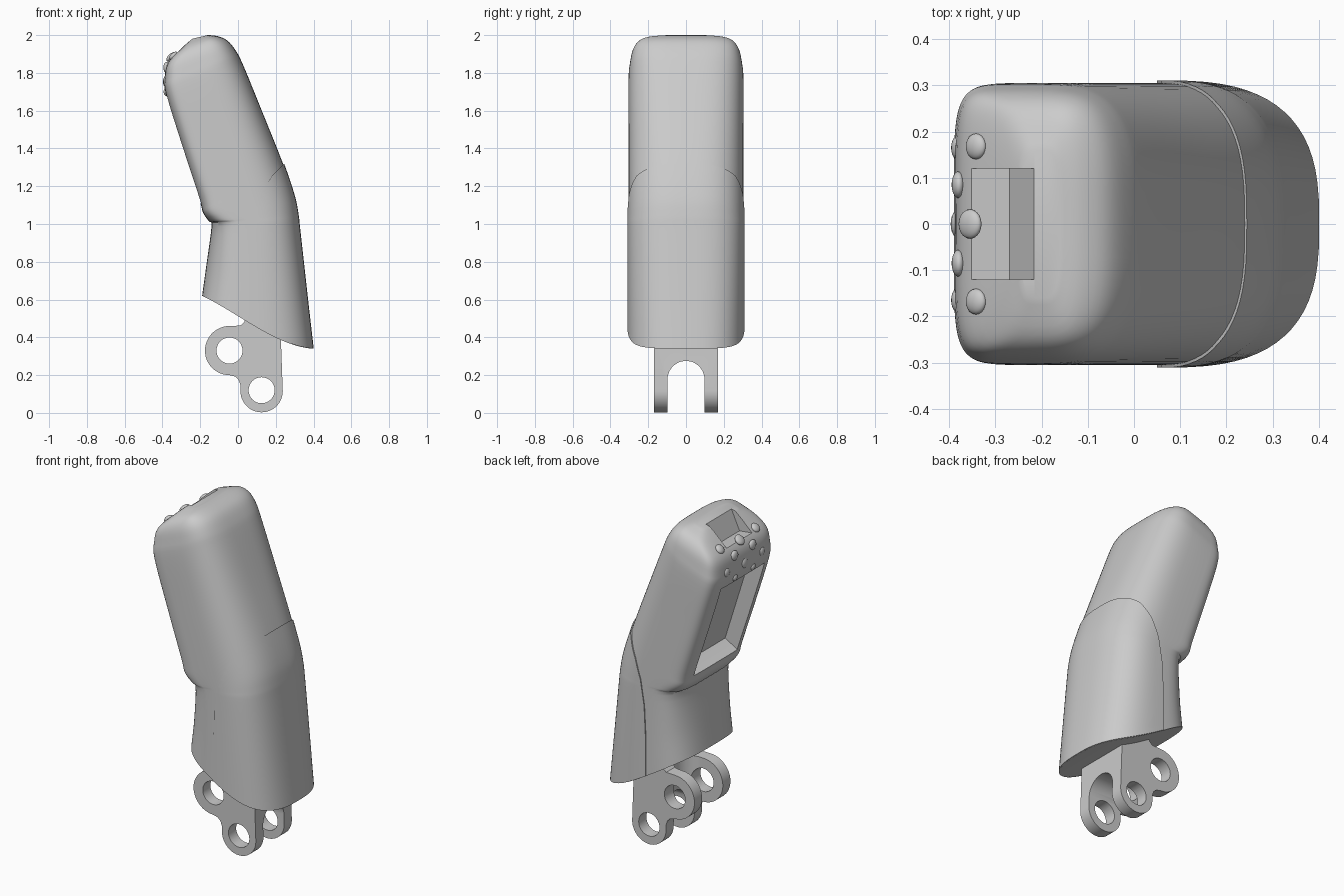
import bpy, bmesh
from math import sin, cos, pi, radians
from mathutils import Vector

if "Cube" in bpy.data.objects:
    bpy.data.objects.remove(bpy.data.objects["Cube"])


def finish(name, bm, angle=35):
    bmesh.ops.recalc_face_normals(bm, faces=bm.faces)
    me = bpy.data.meshes.new(name)
    bm.to_mesh(me)
    bm.free()
    ob = bpy.data.objects.new(name, me)
    bpy.context.collection.objects.link(ob)
    smooth(ob, angle)
    return ob


def smooth(ob, angle=35):
    bpy.ops.object.select_all(action='DESELECT')
    bpy.context.view_layer.objects.active = ob
    ob.select_set(True)
    bpy.ops.object.shade_smooth_by_angle(angle=radians(angle))


def prism(name, pts, lo, hi, axis='y'):
    """Extrude a 2D outline along one axis."""
    place = {'y': lambda u, v, w: (u, w, v),
             'x': lambda u, v, w: (w, u, v),
             'z': lambda u, v, w: (v, u, w)}[axis]
    bm = bmesh.new()
    a, b = [[bm.verts.new(place(u, v, w)) for u, v in pts] for w in (lo, hi)]
    bm.faces.new(a)
    bm.faces.new(b)
    for i in range(len(pts)):
        j = (i + 1) % len(pts)
        bm.faces.new((a[i], a[j], b[j], b[i]))
    return finish(name, bm)


def boolean(ob, cutter, op='DIFFERENCE'):
    cutter.hide_render = True
    m = ob.modifiers.new("cut", 'BOOLEAN')
    m.operation, m.object, m.solver = op, cutter, 'EXACT'
    bpy.context.view_layer.objects.active = ob
    bpy.ops.object.modifier_apply(modifier=m.name)
    bpy.data.objects.remove(cutter)


def arc(cx, cy, r, a0, a1, n=24):
    return [(cx + r * cos(radians(a0 + (a1 - a0) * i / n)),
             cy + r * sin(radians(a0 + (a1 - a0) * i / n))) for i in range(n + 1)]


# Cross-sections: left x,z, right x,z, half width, squareness left/right, widest point, sag
SECTIONS = [
    (-.19, .62, .395, .34, .305, 3.0, 2.8, .42, .035),
    (-.165, .80, .365, .60, .305, 3.0, 2.8, .42, .01),
    (-.14, .99, .325, .96, .305, 3.5, 2.8, .42, 0),
    (-.155, 1.015, .315, 1.05, .305, 4.5, 2.8, .42, 0),
    (-.185, 1.06, .295, 1.15, .305, 6, 2.8, .42, 0),
    (-.205, 1.13, .238, 1.32, .305, 6, 2.8, .42, 0),
    (-.30, 1.42, .13, 1.59, .305, 6, 3, .42, 0),
    (-.38, 1.68, .03, 1.835, .305, 6, 3.2, .42, 0),
    (-.388, 1.77, -.01, 1.915, .297, 6, 3.4, .45, 0),
    (-.37, 1.855, -.055, 1.97, .28, 6, 3.6, .45, 0),
    (-.30, 1.93, -.11, 1.995, .24, 5, 3.6, .5, 0),
    (-.245, 1.98, -.16, 2.0, .16, 4, 3.6, .5, 0)]


def spline_sections(steps=4):
    rows, s = [], SECTIONS
    for i in range(len(s) - 1):
        q = s[max(i - 1, 0)], s[i], s[i + 1], s[min(i + 2, len(s) - 1)]
        for k in range(steps):
            t = k / steps
            rows.append([.5 * (2 * b + (c - a) * t + (2*a - 5*b + 4*c - d) * t**2
                               + (3*b - a - 3*c + d) * t**3) for a, b, c, d in zip(*q)])
    return rows + [s[-1]]


def loft(name, grow=0, n=72):
    """Skin the rounded sections, closing both ends with strips."""
    bm = bmesh.new()
    rings = []
    for lx, lz, rx, rz, hw, nl, nr, c, sag in spline_sections():
        ring = []
        for i in range(n):
            a = 2 * pi * i / n
            ca, sa = cos(a), sin(a)
            e = 2 / (nr if ca > 0 else nl)
            t = c + (1 - c) * abs(ca)**e if ca > 0 else c - c * abs(ca)**e
            y = (hw + grow) * abs(sa)**e * (1 if sa > 0 else -1)
            x = lx + (rx + grow - lx) * t
            z = lz + (rz - lz) * t - 6.75 * sag * t * t * (1 - t)
            ring.append(bm.verts.new((x, y, z)))
        rings.append(ring)
    for a, b in zip(rings, rings[1:]):
        for i in range(n):
            j = (i + 1) % n
            bm.faces.new((a[i], a[j], b[j], b[i]))
    for r in (rings[0], rings[-1]):
        for i in range(n // 2):
            quad = [r[i], r[i + 1], r[n - i - 1], r[(n - i) % n]]
            bm.faces.new(list(dict.fromkeys(quad)))
    return finish(name, bm)


# Main body with screen recess and top window notch
body = loft("body")
boolean(body, prism("screen_cutter", [(-.475, 1.645), (-.295, 1.08), (-.195, 1.11),
                                      (-.115, 1.155), (-.28, 1.68), (-.375, 1.675)], -.205, .205))
boolean(body, prism("window_cutter", [(-.45, 1.89), (-.27, 1.87), (-.21, 2.0),
                                      (-.21, 2.1), (-.45, 2.1)], -.12, .12))
smooth(body)

# Slightly raised shell on the lower outer side
shell = loft("outer_shell", .006)
boolean(shell, prism("shell_cutter", [
    (.05, .2), (.7, .2), (.7, 1.335), (.25, 1.325), (.18, 1.255), (.125, 1.16),
    (.085, 1.05), (.06, .9), (.05, .7)], -.5, .5), 'INTERSECT')
smooth(shell)

# Forked hinge bracket
outline = (arc(.125, .115, .112, 180, 360) + [(.226, .42), (.22, .7), (.04, .7), (.04, .51),
           (.033, .48), (.012, .462)] + arc(-.045, .33, .13, 90, 270)
           + [(-.015, .192), (.003, .175), (.012, .15)])
bracket = prism("hinge_bracket", outline, -.17, .17)
boolean(bracket, prism("lower_slot", [(-.098, -.1)] + [(.098, -.1)] + arc(0, .177, .098, 0, 180),
                       -.4, .4, 'x'))
boolean(bracket, prism("rear_slot", [(-.098, -.3)] + [(.098, -.3)] + arc(0, -.03, .098, 0, 180),
                       .0, .52, 'z'))
for x, z in ((-.045, .33), (.125, .12)):
    boolean(bracket, prism("pin_hole", arc(x, z, .069, 0, 360, 32)[:-1], -.3, .3))
smooth(bracket)

# Domed buttons around the screen: x, y, z, facing direction
UP, OUT, LOW = Vector((-.7, 0, .7)), Vector((-1, 0, .05)), Vector((-.95, 0, -.3))
buttons = [(-.355, 0, 1.885, UP, .032), (-.382, 0, 1.755, OUT, .03), (-.172, 0, 1.075, LOW, .024)]
for s in (-1, 1):
    buttons += [(-.342, s * .168, 1.89, UP, .028), (-.38, s * .085, 1.83, OUT, .029),
                (-.381, s * .165, 1.76, OUT, .027), (-.379, s * .085, 1.70, OUT, .022),
                (-.17, s * .165, 1.075, LOW, .024)]
for x, y, z, normal, r in buttons:
    bm = bmesh.new()
    bmesh.ops.create_uvsphere(bm, u_segments=20, v_segments=10, radius=1)
    ob = finish("button", bm, 60)
    ob.scale = (r, r, .015)
    ob.location = (x, y, z)
    ob.rotation_mode = 'QUATERNION'
    ob.rotation_quaternion = normal.to_track_quat('Z', 'Y')
